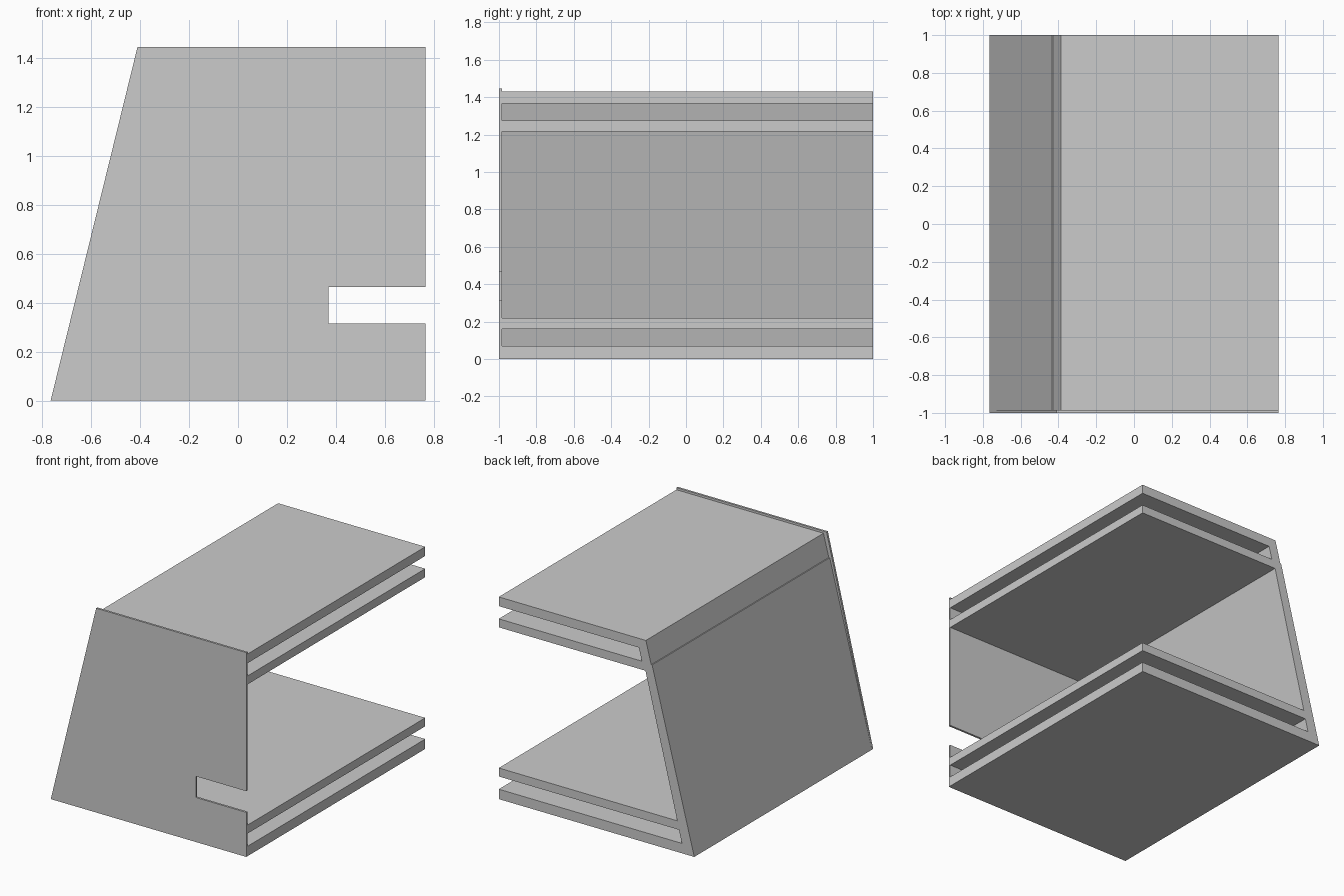
import bpy
import bmesh

cube = bpy.data.objects.get("Cube")
if cube:
    bpy.data.objects.remove(cube, do_unlink=True)

grey = bpy.data.materials.new("plain grey")
grey.use_nodes = True
colour = (0.6, 0.6, 0.6, 1)
grey.diffuse_color = colour
grey.node_tree.nodes["Principled BSDF"].inputs["Base Color"].default_value = colour


def extrude_profile(name, points, y_front, y_back):
    """Extrude an (x, z) outline along y into a flat-shaded solid."""
    bm = bmesh.new()
    face = bm.faces.new([bm.verts.new((x, y_front, z)) for x, z in points])
    result = bmesh.ops.extrude_face_region(bm, geom=[face])
    moved = [v for v in result["geom"] if isinstance(v, bmesh.types.BMVert)]
    bmesh.ops.translate(bm, verts=moved, vec=(0, y_back - y_front, 0))
    bmesh.ops.recalc_face_normals(bm, faces=bm.faces)
    mesh = bpy.data.meshes.new(name)
    bm.to_mesh(mesh)
    bm.free()
    mesh.materials.append(grey)
    obj = bpy.data.objects.new(name, mesh)
    bpy.context.collection.objects.link(obj)
    return obj


HALF = 0.765
PANEL_BACK = -0.985
TOP = 1.43

# Shelf body: slanted wall with a fine ledge, carrying two pairs of shelves
body = [(-HALF, 0), (HALF, 0)]
# Each gap between shelves: bottom z, top z, inner x at bottom, inner x at top
gaps = [
    (0.07, 0.16, -0.668, -0.645),
    (0.22, 1.215, -0.632, -0.383),
    (1.275, 1.365, -0.355, -0.331),
]
for low, high, x_low, x_high in gaps:
    body += [(HALF, low), (x_low, low), (x_high, high), (HALF, high)]
body += [(HALF, TOP), (-0.386, TOP), (-0.428, 1.27), (-0.435, 1.27)]
extrude_profile("shelf_body", body, PANEL_BACK, 1)

# Thin front panel with a slot in its right edge
panel = [
    (-HALF, 0), (HALF, 0),
    (HALF, 0.315), (0.37, 0.315), (0.37, 0.465), (HALF, 0.465),
    (HALF, 1.445), (-0.41, 1.445),
]
extrude_profile("front_panel", panel, -1, PANEL_BACK)
